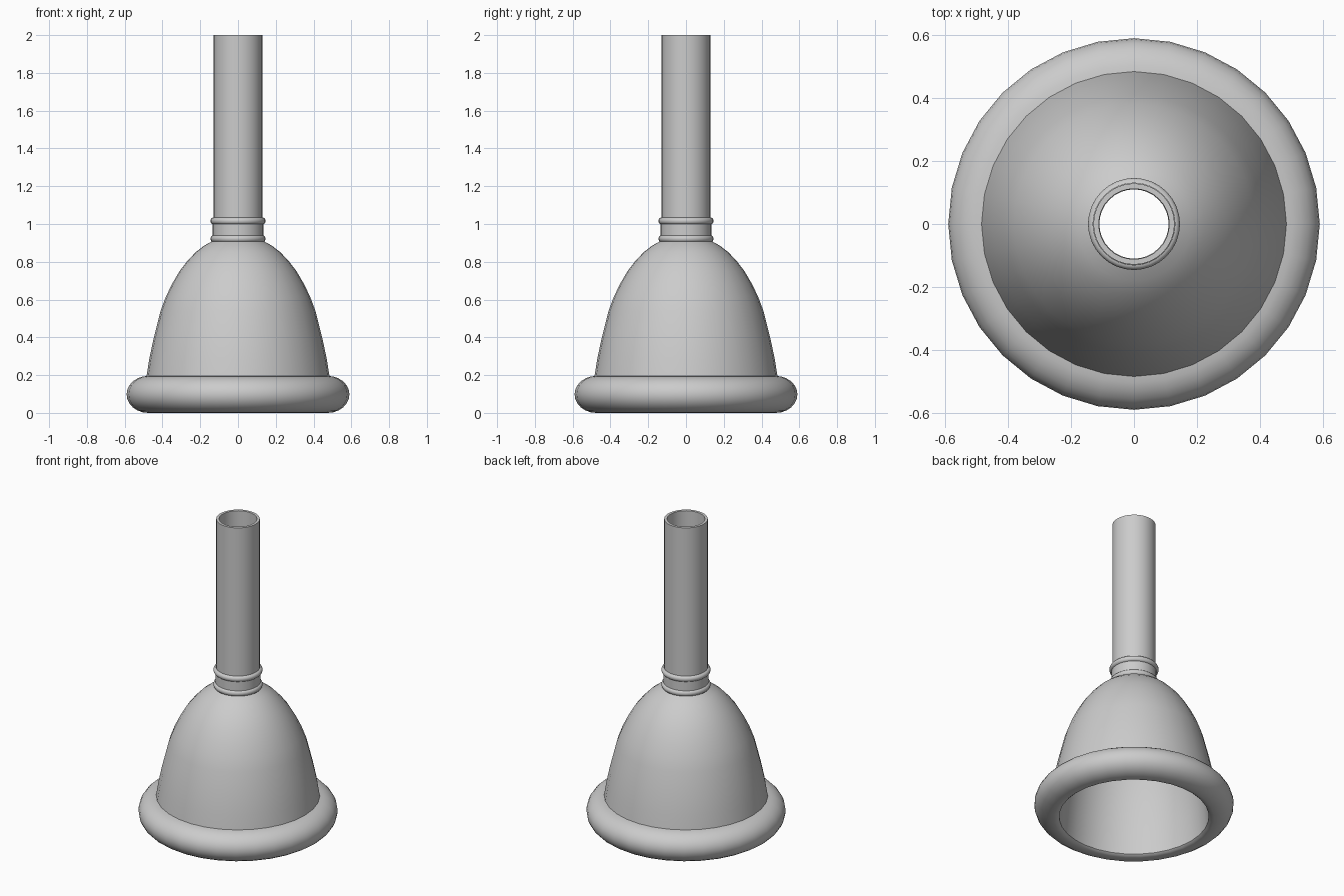
import bpy
import math

SEGMENTS = 32

cube = bpy.data.objects.get("Cube")
if cube:
    bpy.data.objects.remove(cube, do_unlink=True)

metal = bpy.data.materials.new("satin grey metal")
metal.use_nodes = True
grey = (0.6, 0.6, 0.6, 1)
metal.diffuse_color = grey
metal.node_tree.nodes["Principled BSDF"].inputs["Base Color"].default_value = grey


def arc(cr, cz, rr, rz, start, end, steps):
    """Points of an elliptical arc in the (radius, height) plane."""
    angles = [math.radians(start + (end - start) * i / steps) for i in range(steps + 1)]
    return [(cr + rr * math.cos(a), cz + rz * math.sin(a)) for a in angles]


def lathe(name, profile):
    """Revolve a (radius, height) profile about z; upward profiles face outward."""
    verts, faces = [], []
    for r, z in profile:
        for k in range(SEGMENTS):
            a = math.tau * k / SEGMENTS
            verts.append((r * math.cos(a), r * math.sin(a), z))
    for i in range(len(profile) - 1):
        for k in range(SEGMENTS):
            n = (k + 1) % SEGMENTS
            low, high = i * SEGMENTS, (i + 1) * SEGMENTS
            faces.append((low + k, low + n, high + n, high + k))
    mesh = bpy.data.meshes.new(name)
    mesh.from_pydata(verts, [], faces)
    mesh.materials.append(metal)
    obj = bpy.data.objects.new(name, mesh)
    bpy.context.collection.objects.link(obj)
    bpy.ops.object.select_all(action="DESELECT")
    obj.select_set(True)
    bpy.context.view_layer.objects.active = obj
    bpy.ops.object.shade_smooth_by_angle(angle=math.radians(40))
    return obj


# Rounded rim, from the cup opening around to the foot of the bell
lathe("rim", [(0.443, 0.012), (0.455, 0.003)]
      + arc(0.475, 0.098, 0.115, 0.098, -90, 90, 12))

# Curved outer bell
lathe("bell", [(0.485, 0.19), (0.47, 0.285), (0.45, 0.38), (0.41, 0.54), (0.382, 0.615),
               (0.348, 0.685), (0.31, 0.75), (0.27, 0.802), (0.225, 0.85),
               (0.18, 0.885), (0.14, 0.907)])

# Narrow collar with two raised beads
lathe("collar", [(0.134, 0.9), (0.134, 1.03)])
for name, height in (("lower_bead", 0.922), ("upper_bead", 1.016)):
    lathe(name, arc(0.13, height, 0.016, 0.018, -90, 90, 8))

# Straight shank with a flat lip at the top
lathe("shank", [(0.129, 1.0), (0.129, 2.0), (0.112, 2.0)])

# Hollow inside: bore running down into the cup
lathe("bore_and_cup", [(0.112, 2.0), (0.11, 0.9), (0.15, 0.865), (0.2, 0.82), (0.25, 0.765),
                       (0.3, 0.69), (0.345, 0.6), (0.38, 0.49), (0.41, 0.34),
                       (0.43, 0.18), (0.443, 0.012)])
